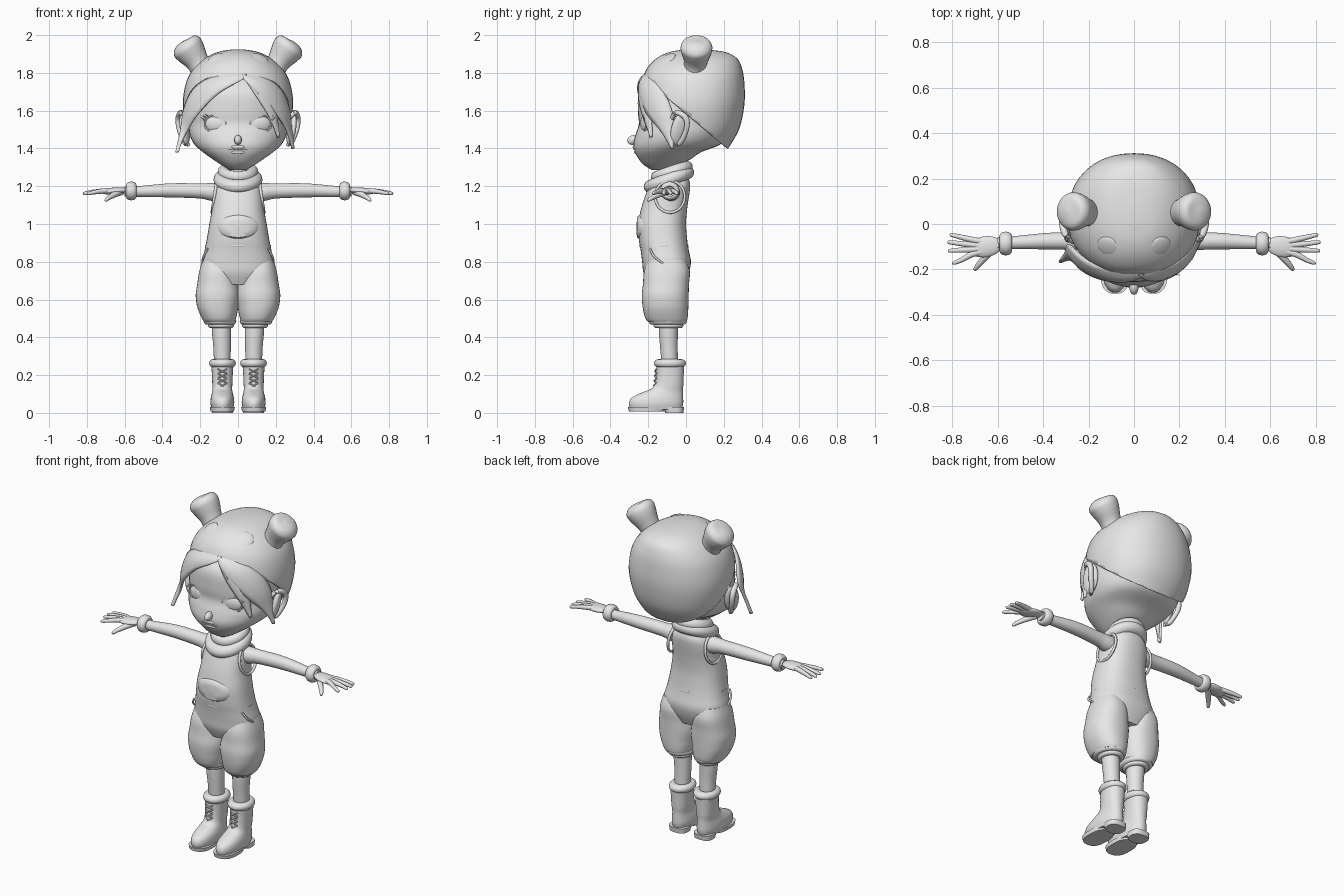
import bpy, bmesh
from math import sin, cos, pi, radians, copysign
from mathutils import Vector

cube = bpy.data.objects.get("Cube")
if cube:
    bpy.data.objects.remove(cube)

clay = bpy.data.materials.new("plain_grey")
clay.use_nodes = True
clay.diffuse_color = (0.8, 0.8, 0.8, 1)
clay.node_tree.nodes["Principled BSDF"].inputs["Base Color"].default_value = clay.diffuse_color


def finish(name, bm, angle=50):
    bmesh.ops.recalc_face_normals(bm, faces=bm.faces)
    me = bpy.data.meshes.new(name)
    bm.to_mesh(me)
    bm.free()
    me.shade_smooth()
    me.set_sharp_from_angle(angle=radians(angle))
    me.materials.append(clay)
    ob = bpy.data.objects.new(name, me)
    bpy.context.collection.objects.link(ob)
    return ob


def refine(rows, steps=5):
    """Smooth curve through rows of numbers."""
    rows = [Vector(r) for r in rows]
    out = []
    for i in range(len(rows) - 1):
        a, b, c, d = rows[max(i - 1, 0)], rows[i], rows[i + 1], rows[min(i + 2, len(rows) - 1)]
        for k in range(steps):
            t = k / steps
            out.append(b + (c - a) * (t / 2) + (a - b * 2.5 + c * 2 - d / 2) * t**2
                       + (b * 1.5 - c * 1.5 + (d - a) / 2) * t**3)
    return out + [rows[-1]]


def skin(rings, closed=True):
    """Mesh over successive point rings."""
    bm = bmesh.new()
    vs = [[bm.verts.new(p) for p in ring] for ring in rings]
    n = len(vs[0])
    for a, b in zip(vs, vs[1:]):
        for i in range(n if closed else n - 1):
            j = (i + 1) % n
            bm.faces.new((a[i], a[j], b[j], b[i]))
    if closed:
        bm.faces.new(vs[0])
        bm.faces.new(vs[-1])
    return bm


def loft_mesh(rows, cx=0, p=2.2, n=40):
    """Rows are height, half width, front y, back y."""
    def ring(z, rx, f, b):
        pts = []
        for i in range(n):
            c, s = cos(2 * pi * i / n), sin(2 * pi * i / n)
            pts.append((cx + rx * copysign(abs(c) ** (2 / p), c),
                        (f + b) / 2 + (b - f) / 2 * copysign(abs(s) ** (2 / p), s), z))
        return pts
    return skin([ring(*r) for r in refine(rows)])


def loft(name, rows, cx=0, p=2.2):
    return finish(name, loft_mesh(rows, cx, p))


def section(rows, z):
    """Half width, front and back of a loft at height z."""
    fine = refine(rows)
    for a, b in zip(fine, fine[1:]):
        if a[0] <= z <= b[0]:
            return a.lerp(b, (z - a[0]) / (b[0] - a[0]))[1:]
    return (fine[0] if z < fine[0][0] else fine[-1])[1:]


def front_y(rows, x, z, p=2.2):
    rx, f, b = section(rows, z)
    return (f + b) / 2 - (b - f) / 2 * max(0, 1 - abs(x / rx) ** p) ** (1 / p)


def tube(name, path, n=16, steps=4):
    """Path points are x, y, z, radius."""
    pts = refine(path, steps)
    rings = []
    for i, q in enumerate(pts):
        t = (pts[min(i + 1, len(pts) - 1)] - pts[max(i - 1, 0)]).to_3d().normalized()
        up = Vector((0, 1, 0)) if abs(t.y) < 0.8 else Vector((0, 0, 1))
        u = t.cross(up).normalized()
        v = t.cross(u)
        r = max(q[3], 0.0005)
        rings.append([q.to_3d() + (u * cos(2 * pi * k / n) + v * sin(2 * pi * k / n)) * r
                      for k in range(n)])
    return finish(name, skin(rings))


def dress(name, ob, scale):
    ob.name = name
    ob.scale = scale
    ob.data.shade_smooth()
    ob.data.materials.append(clay)
    return ob


def ball(name, loc, size, rot=(0, 0, 0)):
    bpy.ops.mesh.primitive_uv_sphere_add(segments=28, ring_count=16, location=loc, rotation=rot)
    return dress(name, bpy.context.object, size)


def hoop(name, loc, major, minor, scale=(1, 1, 1), rot=(0, 0, 0)):
    bpy.ops.mesh.primitive_torus_add(major_segments=40, minor_segments=12, major_radius=major,
                                     minor_radius=minor, location=loc, rotation=rot)
    return dress(name, bpy.context.object, scale)


# Head with narrow jaw and nape
head = [(1.285, .04, -.18, -.09), (1.31, .085, -.22, -.04), (1.34, .13, -.248, .02),
        (1.38, .185, -.27, .08), (1.42, .23, -.278, .18), (1.47, .255, -.268, .22),
        (1.53, .262, -.25, .24), (1.6, .265, -.255, .25), (1.7, .25, -.248, .25),
        (1.77, .2, -.19, .22), (1.85, .08, -.1, .15)]
loft("head", head)
tube("neck", [(0, -.06, 1.18, .06), (0, -.07, 1.25, .055), (0, -.07, 1.34, .055)])
ball("nose", (0, -.28, 1.445), (.02, .032, .025), (.3, 0, 0))
tube("mouth", [(x, front_y(head, x, 1.395) - .001, 1.395, .003) for x in (-.05, -.02, .02, .05)], 8)
for z in (1.38, 1.408):
    ball("lip", (0, front_y(head, 0, z) + .004, z), (.035, .009, .01))

# Knitted cap cut along a slanted rim
cap = [(1.38, .19, -.17, .195), (1.44, .23, -.19, .235), (1.52, .262, -.21, .275),
       (1.64, .28, -.225, .298), (1.75, .262, -.22, .297), (1.82, .222, -.195, .285),
       (1.87, .165, -.145, .26), (1.9, .1, -.08, .2), (1.912, .03, 0, .1)]
bm = loft_mesh(cap)
bmesh.ops.bisect_plane(bm, geom=bm.verts[:] + bm.edges[:] + bm.faces[:], dist=1e-5,
                       plane_co=(0, 0, 1.585), plane_no=(0, .65, .76), clear_inner=True)
shell = finish("cap", bm).modifiers.new("thickness", 'SOLIDIFY')
shell.thickness = 0.024
shell.offset = 0

# Hair sheets hugging the head; rows are angle, height of both edges, and spread
flow = [(1.36, .37, -.33, .33), (1.5, .32, -.305, .305), (1.6, .303, -.293, .293),
        (1.7, .28, -.272, .272), (1.76, .255, -.245, .245), (1.81, .2, -.195, .2)]


def lock(name, rows):
    rings = []
    for a, za, b, zb, spread in refine(rows):
        ring = []
        for k in range(7):
            t = k / 6
            ang, z = radians(a + (b - a) * t), za + (zb - za) * t
            rx, f, _ = section(flow, z)
            puff = spread * (1 + .035 * sin(pi * t))
            ring.append((rx * puff * sin(ang), f * puff * cos(ang), z))
        rings.append(ring)
    mod = finish(name, skin(rings, False)).modifiers.new("thickness", 'SOLIDIFY')
    mod.thickness = 0.012
    mod.offset = 0


lock("right_fringe", [(12, 1.80, 10, 1.775, .97), (-28, 1.79, -22, 1.69, .98), (-58, 1.715, -46, 1.57, 1),
                      (-72, 1.6, -58, 1.49, .99), (-66, 1.48, -60, 1.43, 1), (-61, 1.38, -60, 1.38, 1)])
lock("left_fringe", [(4, 1.80, 6, 1.775, .97), (35, 1.78, 22, 1.69, .97), (64, 1.69, 46, 1.57, .95),
                     (76, 1.56, 62, 1.49, .91), (75, 1.4, 74, 1.4, .83)])
lock("left_inner_lock", [(6, 1.79, 8, 1.775, .96), (32, 1.72, 20, 1.68, .95), (46, 1.6, 36, 1.56, .92),
                         (48, 1.46, 47, 1.46, .86)])

# Overalls body
torso = [(.68, .12, -.2, -.01), (.74, .18, -.225, .015), (.8, .19, -.232, .026), (.86, .177, -.24, .015),
         (.92, .165, -.25, .006), (1.0, .152, -.253, 0), (1.08, .138, -.238, .006),
         (1.16, .132, -.212, .018), (1.21, .115, -.19, .022), (1.25, .07, -.15, .01)]
loft("overalls_body", torso, p=2.4)
rx, f, b = section(torso, .885)
hoop("waist_seam", (0, (f + b) / 2, .885), 1, .012, (rx, (b - f) / 2, .5))

# Belly pocket following the front
rings = []
for r in (.02, .5, .9, 1):
    ring = []
    for k in range(32):
        x, z = .108 * r * cos(2 * pi * k / 32), .985 + .062 * r * sin(2 * pi * k / 32)
        ring.append((x, front_y(torso, x, z, 2.4) - (.009 if r < 1 else 0), z))
    rings.append(ring)
finish("belly_pocket", skin(rings))

# Loose folded collar, low at the front
hoop("collar_fold", (0, -.09, 1.235), .09, .036, (1.03, 1.12, 1), (.36, 0, 0))
hoop("collar_top", (0, -.075, 1.275), .077, .03, (1, 1.08, 1.1), (.33, 0, 0))

for s, side in ((1, "left_"), (-1, "right_")):
    # Face and cap details
    y = front_y(head, .12, 1.53)
    ball(side + "eye", (s * .12, y + .012, 1.53), (.056, .022, .044), (0, 0, s * .25))
    hoop(side + "eyelid", (s * .12, y + .004, 1.53), 1, .09, (.058, .046, .07), (pi / 2, 0, s * .25))
    for k in range(3):
        x, z = .155 + .012 * k, 1.568 - .008 * k
        tube(side + "lash", [(s * x, y + .008, z, .004), (s * (x + .02), y + .004, z + .014, .001)], 6)
    ball(side + "ear", (s * .282, -.035, 1.505), (.022, .045, .088), (-.2, s * .2, s * .35))
    tube(side + "ear_rim", [(s * .265, -.08, 1.55, .01), (s * .3, -.05, 1.59, .014),
                            (s * .315, 0, 1.56, .016), (s * .31, .002, 1.5, .014),
                            (s * .28, -.03, 1.43, .014), (s * .26, -.06, 1.42, .008)], 10)
    tube(side + "cap_ear", [(s * .17, .04, 1.77, .058), (s * .21, .05, 1.85, .06), (s * .25, .055, 1.91, .08),
                            (s * .272, .055, 1.94, .083), (s * .288, .055, 1.96, .06),
                            (s * .293, .055, 1.968, 0)], 28)
    ball(side + "cap_button", (s * .115, -.1, 1.872), (.05, .05, .014), (.5, s * .42, 0))

    # Arm, armhole and cuff
    tube(side + "arm", [(s * .07, -.08, 1.165, .05), (s * .14, -.08, 1.17, .047), (s * .2, -.078, 1.175, .04),
                        (s * .36, -.075, 1.178, .037), (s * .52, -.082, 1.172, .029),
                        (s * .6, -.085, 1.172, .027)], 24)
    hoop(side + "armhole", (s * .125, -.085, 1.145), 1, .09, (.085, .078, .09), (0, pi / 2 - s * .15, 0))
    hoop(side + "wrist_cuff", (s * .565, -.086, 1.175), .033, .017, (1, 1.05, 1.6), (0, pi / 2, 0))

    # Hand
    ball(side + "palm", (s * .655, -.1, 1.175), (.075, .046, .018), (0, s * .08, -s * .15))
    for base, tip, reach in ((-.07, -.048, .812), (-.092, -.08, .822), (-.112, -.118, .82), (-.132, -.172, .8)):
        tube(side + "finger", [(s * .65, base * .6 - .04, 1.176, .013), (s * .71, base, 1.175, .014),
                               (s * (reach - .04), (base + tip * 2) / 3, 1.168, .011),
                               (s * (reach - .006), tip, 1.161, .008), (s * reach, tip, 1.16, 0)], 10)
    tube(side + "thumb", [(s * .615, -.1, 1.17, .016), (s * .65, -.14, 1.158, .016),
                          (s * .685, -.18, 1.138, .012), (s * .7, -.2, 1.125, .008), (s * .703, -.204, 1.122, 0)], 10)

    # Baggy trouser leg, pocket edge and folded hem
    rows = [(.48, .08, -.2, .0), (.5, .09, -.215, .008), (.55, .106, -.228, .012), (.62, .116, -.234, .014),
            (.68, .108, -.228, .016), (.75, .097, -.222, .02), (.81, .08, -.2, .0)]
    leg = loft(side + "trouser_leg", rows, s * .108, 2.3)
    for v in leg.data.vertices:
        v.co.x -= s * max(0, .56 - v.co.z) * .12
    tube(side + "pocket_edge", [(s * .16, -.19, .87, .005), (s * .182, -.17, .83, .006),
                                (s * .19, -.12, .79, .005)], 8)
    hoop(side + "trouser_hem", (s * .095, -.097, .485), .068, .018, (1, 1.18, 1))
    hoop(side + "hem_fold", (s * .09, -.093, .463), .055, .014, (1, 1.15, 1))

    # Shin, sock roll and boot
    tube(side + "shin", [(s * .083, -.083, .2, .042), (s * .084, -.09, .34, .046), (s * .087, -.093, .42, .05),
                         (s * .09, -.093, .52, .052)], 24)
    hoop(side + "sock_roll", (s * .082, -.085, .262), .048, .023, (1, 1.2, 1))
    loft(side + "boot", [(.018, .056, -.295, -.022), (.05, .063, -.302, -.015), (.08, .061, -.288, -.015),
                         (.105, .055, -.24, -.016), (.125, .052, -.19, -.016), (.15, .053, -.167, -.014),
                         (.2, .055, -.158, -.012), (.25, .058, -.157, -.01)], s * .083)
    loft(side + "sole", [(.008, .062, -.302, -.11), (.03, .066, -.307, -.1)], s * .083, 2.6)
    loft(side + "heel", [(0, .055, -.11, -.014), (.03, .058, -.12, -.01)], s * .083, 2.8)
    for k in range(4):
        z = .135 + .025 * k
        for d in (-1, 1):
            x = s * .083
            tube(side + "lace", [(x - d * .024, -.157, z, .004), (x, -.17 + .002 * k, z + .01, .004),
                                 (x + d * .024, -.157, z + .022, .004)], 8)
